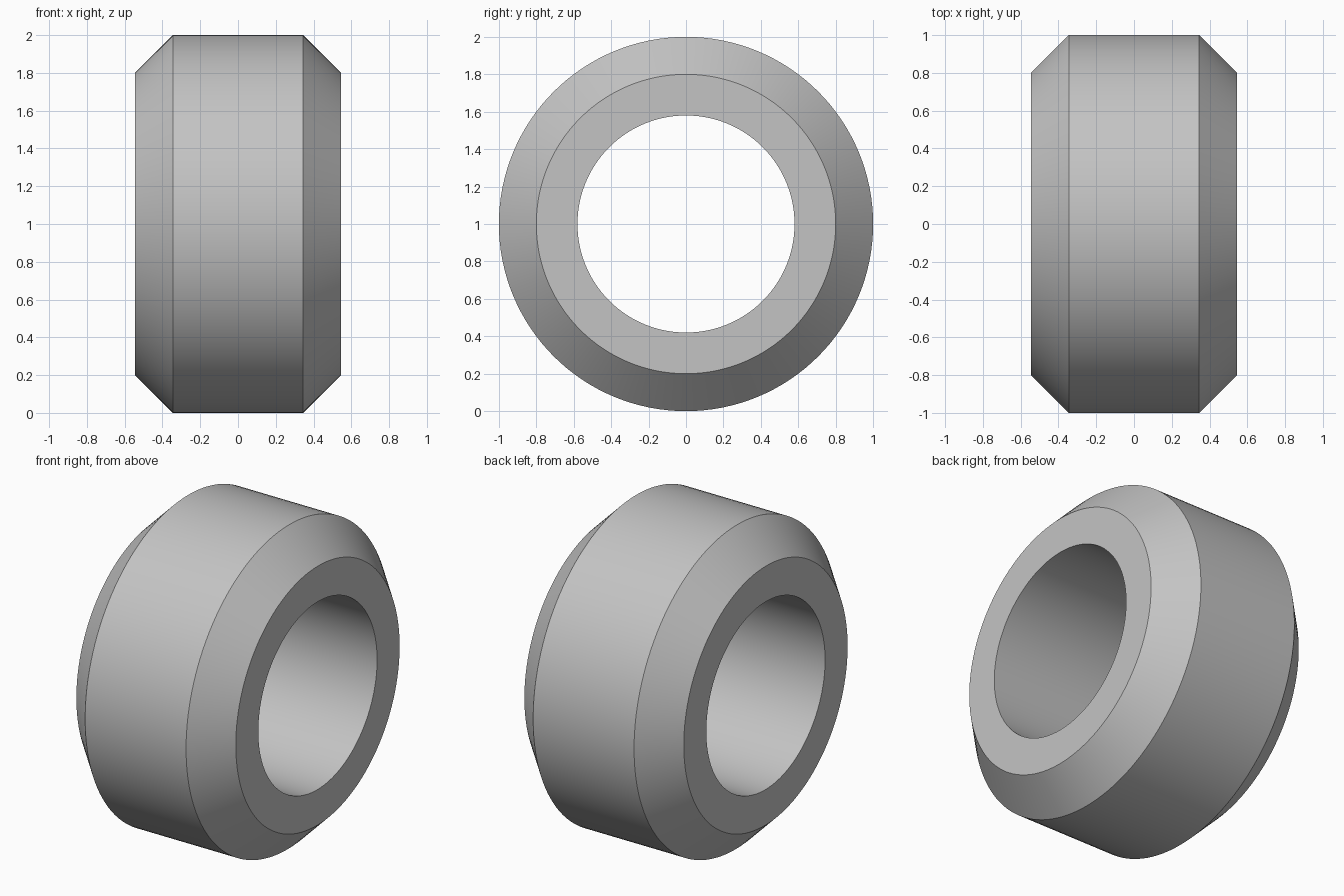
import bpy
import bmesh
from math import cos, sin, tau, radians

if "Cube" in bpy.data.objects:
    bpy.data.objects.remove(bpy.data.objects["Cube"], do_unlink=True)

SEGMENTS = 128
RADIUS, FACE_RADIUS, BORE_RADIUS = 1.0, 0.8, 0.58
HALF_WIDTH, HALF_TREAD = 0.545, 0.345

# Plain grey material
grey = bpy.data.materials.new("plain grey")
grey.use_nodes = True
colour = (0.55, 0.55, 0.55, 1)
grey.diffuse_color = colour
grey.node_tree.nodes["Principled BSDF"].inputs["Base Color"].default_value = colour

# Cross-section of the ring as (x, radius), mirrored about x = 0
half = [(HALF_WIDTH, BORE_RADIUS), (HALF_WIDTH, FACE_RADIUS), (HALF_TREAD, RADIUS)]
profile = half + [(-x, r) for x, r in reversed(half)]

# Revolve the closed section around the x axis
bm = bmesh.new()
rings = []
for i in range(SEGMENTS):
    a = tau * i / SEGMENTS
    rings.append([bm.verts.new((x, r * cos(a), RADIUS + r * sin(a))) for x, r in profile])
for i, ring in enumerate(rings):
    following = rings[(i + 1) % SEGMENTS]
    for j in range(len(profile)):
        k = (j + 1) % len(profile)
        bm.faces.new((ring[j], ring[k], following[k], following[j]))
bmesh.ops.recalc_face_normals(bm, faces=bm.faces)

mesh = bpy.data.meshes.new("chamfered_ring")
bm.to_mesh(mesh)
bm.free()
mesh.materials.append(grey)
ring_object = bpy.data.objects.new("chamfered_ring", mesh)
bpy.context.collection.objects.link(ring_object)

# Smooth round surfaces, crisp chamfer edges
bpy.ops.object.select_all(action="DESELECT")
ring_object.select_set(True)
bpy.context.view_layer.objects.active = ring_object
bpy.ops.object.shade_smooth_by_angle(angle=radians(30))
